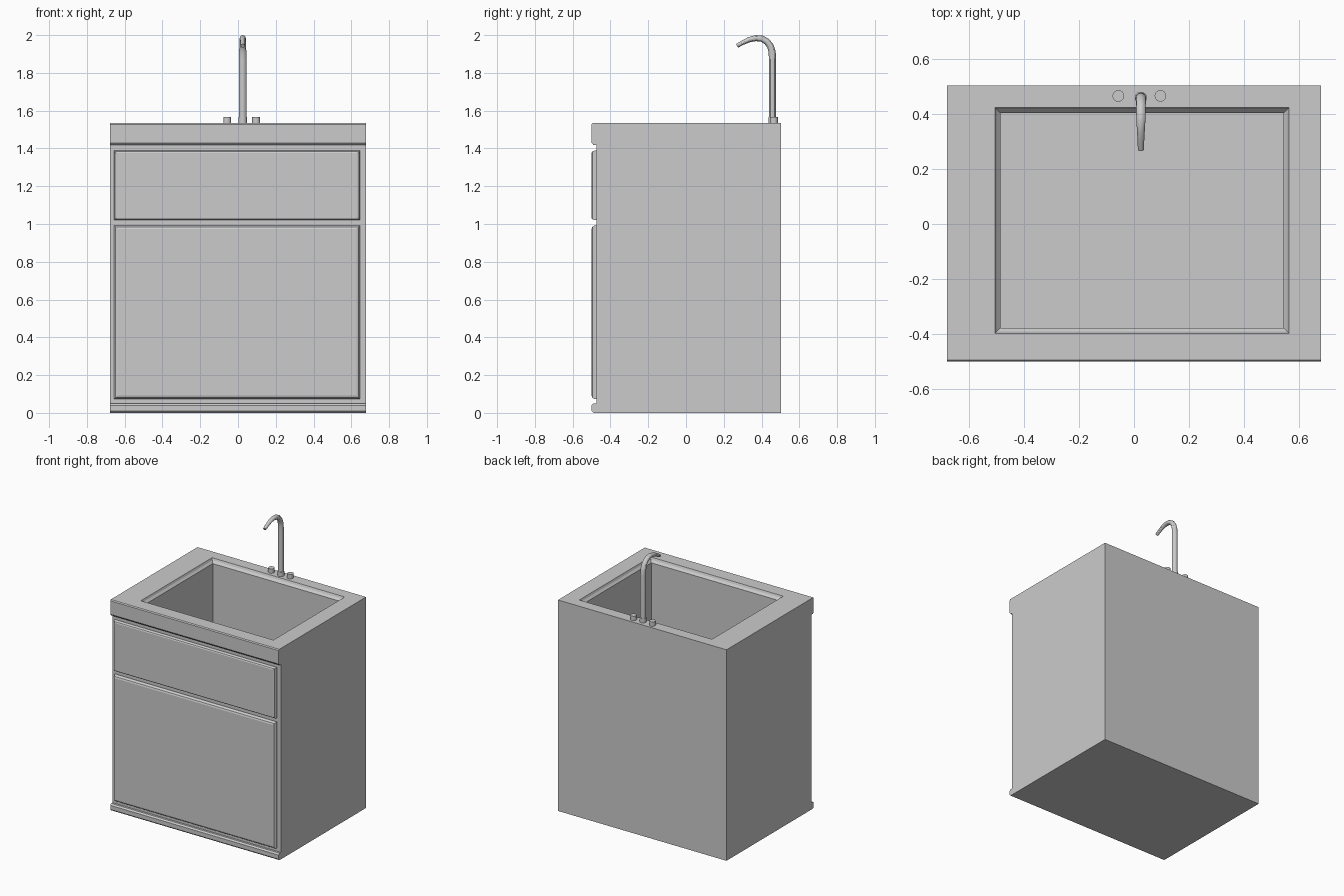
import bpy, bmesh
from mathutils import Vector

if "Cube" in bpy.data.objects:
    bpy.data.objects.remove(bpy.data.objects["Cube"])


def finish(name, bm):
    bmesh.ops.recalc_face_normals(bm, faces=bm.faces)
    me = bpy.data.meshes.new(name)
    bm.to_mesh(me)
    bm.free()
    ob = bpy.data.objects.new(name, me)
    bpy.context.collection.objects.link(ob)
    return ob


def bridge(bm, a, b):
    n = len(a)
    for i in range(n):
        j = (i + 1) % n
        bm.faces.new((a[i], a[j], b[j], b[i]))


# Cabinet: side profile (y, z) run across x, with an open top leading into the basin
HW = 0.678
profile = [(0.503, 1.535), (0.503, 0), (-0.49, 0), (-0.5, 0.01), (-0.5, 0.04),
           (-0.49, 0.05), (-0.475, 0.05), (-0.475, 1.418), (-0.49, 1.418),
           (-0.5, 1.43), (-0.5, 1.528), (-0.494, 1.535)]
bm = bmesh.new()
left = [bm.verts.new((-HW, y, z)) for y, z in profile]
right = [bm.verts.new((HW, y, z)) for y, z in profile]
bm.faces.new(left)
bm.faces.new(right)
for i in range(len(profile) - 1):
    bm.faces.new((left[i], left[i + 1], right[i + 1], right[i]))

# Basin: rounded lip, straight walls and floor, as (inset, z) rings
ring = [left[-1], right[-1], right[0], left[0]]
for d, z in [(0, 1.535), (0.006, 1.52), (0.02, 1.505), (0.02, 1.0)]:
    x0, x1, y0, y1 = -0.505 + d, 0.563 - d, -0.397 + d, 0.423 - d
    nxt = [bm.verts.new((x, y, z)) for x, y in ((x0, y0), (x1, y0), (x1, y1), (x0, y1))]
    bridge(bm, ring, nxt)
    ring = nxt
bm.faces.new(ring)
finish("cabinet_with_basin", bm)


# Raised front panels with stepped edges
def panel(name, z0, z1, edge):
    bm = bmesh.new()
    prev = None
    for d, y in [(0, -0.47), (0, -0.485), (edge * 0.4, -0.496), (edge, -0.5)]:
        x0, x1 = -0.656 + d, 0.645 - d
        cur = [bm.verts.new((x, y, z)) for x, z in
               ((x0, z0 + d), (x1, z0 + d), (x1, z1 - d), (x0, z1 - d))]
        if prev:
            bridge(bm, prev, cur)
        else:
            bm.faces.new(cur)
        prev = cur
    bm.faces.new(prev)
    finish(name, bm)


panel("drawer_front", 1.02, 1.388, 0.012)
panel("door_front", 0.073, 0.992, 0.018)


# Tap fittings
def cylinder(name, x, y, r, z0, z1):
    bpy.ops.mesh.primitive_cylinder_add(vertices=24, radius=r, depth=z1 - z0,
                                        location=(x, y, (z0 + z1) / 2))
    bpy.context.object.name = name
    bpy.ops.object.shade_smooth_by_angle()


for name, x in (("left_knob", -0.057), ("right_knob", 0.096)):
    cylinder(name, x, 0.465, 0.021, 1.53, 1.567)
cylinder("spout_base", 0.025, 0.458, 0.022, 1.53, 1.567)

# Curved spout tapering to its tip, as (y, z, radius)
path = [(0.458, 1.54, 0.019), (0.458, 1.87, 0.019), (0.456, 1.91, 0.019),
        (0.447, 1.942, 0.018), (0.428, 1.966, 0.0175), (0.402, 1.981, 0.017),
        (0.37, 1.984, 0.016), (0.335, 1.976, 0.014), (0.3, 1.96, 0.012),
        (0.27, 1.943, 0.011)]
cu = bpy.data.curves.new("spout", 'CURVE')
cu.dimensions = '3D'
cu.bevel_depth = 1.0
cu.bevel_resolution = 4
cu.use_fill_caps = True
sp = cu.splines.new('POLY')
sp.points.add(len(path) - 1)
for p, (y, z, r) in zip(sp.points, path):
    p.co = (0.025, y, z, 1)
    p.radius = r
spout = bpy.data.objects.new("spout", cu)
bpy.context.collection.objects.link(spout)
bpy.ops.object.select_all(action='DESELECT')
spout.select_set(True)
bpy.context.view_layer.objects.active = spout
bpy.ops.object.convert(target='MESH')
bpy.ops.object.shade_smooth_by_angle()
